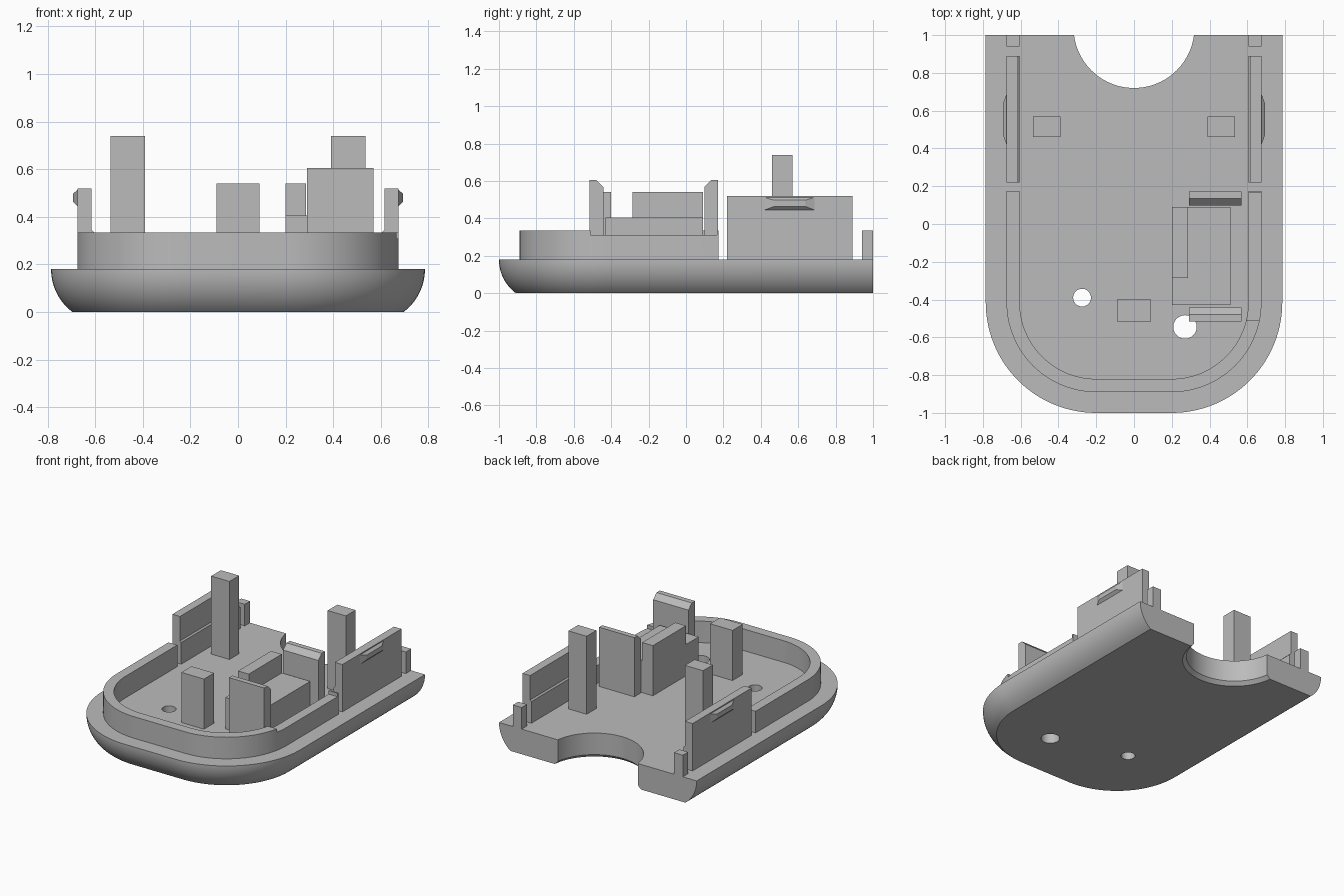
import bpy, bmesh, math

cube = bpy.data.objects.get("Cube")
if cube:
    bpy.data.objects.remove(cube, do_unlink=True)

grey = bpy.data.materials.new("plain_grey")
grey.use_nodes = True
grey.diffuse_color = (0.5, 0.5, 0.5, 1)
grey.node_tree.nodes["Principled BSDF"].inputs["Base Color"].default_value = (0.5, 0.5, 0.5, 1)

FLOOR = 0.18
RIM = 0.335


def loft(name, rings):
    """Closed solid through rings that have equal point counts."""
    bm = bmesh.new()
    loops = [[bm.verts.new(p) for p in ring] for ring in rings]
    n = len(loops[0])
    for a, b in zip(loops, loops[1:]):
        for i in range(n):
            j = (i + 1) % n
            bm.faces.new((a[i], a[j], b[j], b[i]))
    bm.faces.new(loops[0][::-1])
    bm.faces.new(loops[-1])
    bmesh.ops.recalc_face_normals(bm, faces=bm.faces)
    mesh = bpy.data.meshes.new(name)
    bm.to_mesh(mesh)
    bm.free()
    mesh.materials.append(grey)
    ob = bpy.data.objects.new(name, mesh)
    bpy.context.collection.objects.link(ob)
    return ob


def box(name, x0, x1, y0, y1, z1, z0=FLOOR - 0.01):
    base = [(x0, y0), (x1, y0), (x1, y1), (x0, y1)]
    return loft(name, [[(x, y, z) for x, y in base] for z in (z0, z1)])


def select_only(ob):
    bpy.ops.object.select_all(action="DESELECT")
    ob.select_set(True)
    bpy.context.view_layer.objects.active = ob


def cut(target, cutter):
    cutter.hide_render = True
    mod = target.modifiers.new("cut", "BOOLEAN")
    mod.operation = "DIFFERENCE"
    mod.solver = "EXACT"
    mod.object = cutter
    select_only(target)
    bpy.ops.object.modifier_apply(modifier=mod.name)
    bpy.data.objects.remove(cutter, do_unlink=True)


def outline(radius, back, steps=28):
    """U-shaped half loop with two rounded front corners, from +x to -x."""
    right = [(0.2 + radius * math.cos(t), -0.415 - radius * math.sin(t))
             for t in (math.pi / 2 * i / steps for i in range(steps + 1))]
    pts = [(0.2 + radius, back)] + right
    return pts + [(-x, y) for x, y in reversed(pts)]


def at_z(pts, z):
    return [(x, y, z) for x, y in pts]


def round_cutter(x, y, profile, steps=64):
    turn = [2 * math.pi * i / steps for i in range(steps)]
    return loft("cutter", [[(x + r * math.cos(t), y + r * math.sin(t), z) for t in turn]
                           for r, z in profile])


# base plate with a rounded underside
R = 0.225
rings = []
for i in range(13):
    z = FLOOR * i / 12
    inset = R - math.sqrt(R * R - (FLOOR - z) ** 2)
    rings.append(at_z(outline(0.585 - inset, 1.0), z))
base = loft("base_plate", rings)

# cable notch at the back and two screw holes
cut(base, round_cutter(0, 1.04, [(0.355, -0.01), (0.345, 0), (0.32, 0.025), (0.32, 0.3)], 96))
for x, y, r in ((-0.275, -0.39, 0.047), (0.27, -0.545, 0.062)):
    cut(base, round_cutter(x, y, [(r, -0.1), (r, 0.3)]))

# raised rim around the front, lowered along the left side
ring = outline(0.475, 0.175) + outline(0.405, 0.175)[::-1]
rim = loft("front_rim", [at_z(ring, FLOOR - 0.01), at_z(ring, RIM)])
cut(rim, box("cutter", 0.55, 0.8, -0.51, 0.165, 0.5, 0.31))

for ob in (base, rim):
    select_only(ob)
    bpy.ops.object.shade_smooth_by_angle(angle=math.radians(30))

# parts mirrored on both sides
for side, s in (("left", 1), ("right", -1)):
    # side wall, thinner above the rim height
    section = [(0.605, FLOOR - 0.01), (0.675, FLOOR - 0.01), (0.675, 0.52),
               (0.615, 0.52), (0.615, 0.345), (0.605, RIM)]
    loft(side + "_snap_wall", [[(s * x, y, z) for x, z in section] for y in (0.22, 0.89)])
    # wedge-shaped catch on the outside of the wall
    catch = [(0.67, 0.405, 0.70, 0.44, 0.517), (0.693, 0.47, 0.64, 0.463, 0.497)]
    loft(side + "_snap_catch", [[(s * x, a, c), (s * x, b, c), (s * x, b, d), (s * x, a, d)]
                                for x, a, b, c, d in catch])
    box(side + "_rear_stub", *sorted((s * 0.605, s * 0.675)), 0.94, 1.0, RIM)
    box(side + "_tall_post", *sorted((s * 0.39, s * 0.535)), 0.46, 0.57, 0.74)

# front post and stepped block
box("front_post", -0.09, 0.09, -0.515, -0.40, 0.54)
box("low_block", 0.2, 0.51, -0.43, 0.09, 0.405)
box("block_ridge", 0.2, 0.285, -0.285, 0.09, 0.54)

# pair of holding tabs, bevelled toward the block
for name, inner, outer in (("rear_tab", 0.098, 0.172), ("front_tab", -0.442, -0.517)):
    mid = (inner + outer) / 2
    section = [(inner, FLOOR - 0.01), (outer, FLOOR - 0.01), (outer, 0.605),
               (mid, 0.605), (inner, 0.568)]
    loft(name, [[(x, y, z) for y, z in section] for x in (0.29, 0.57)])
